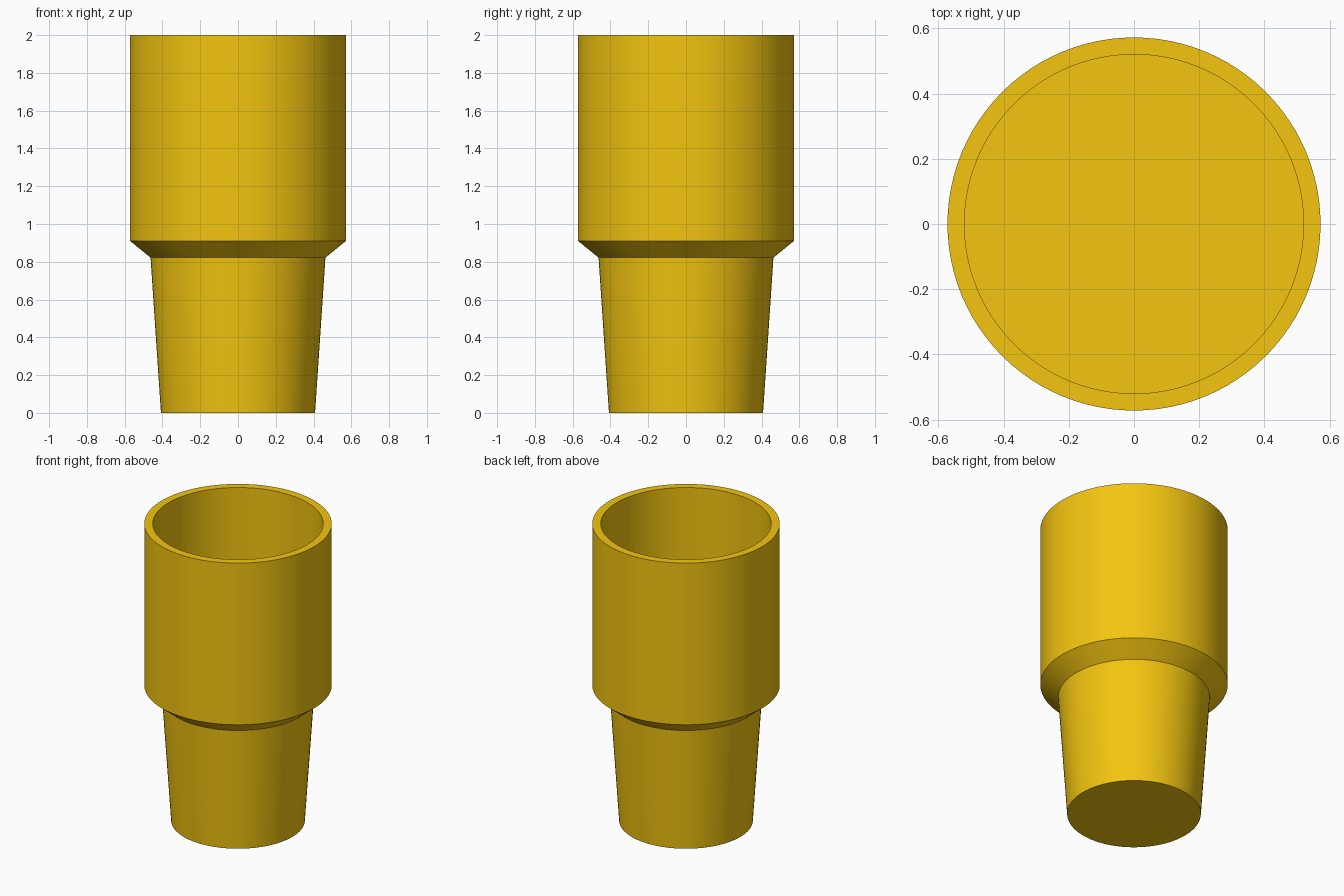
import bpy, bmesh, math

if "Cube" in bpy.data.objects:
    bpy.data.objects.remove(bpy.data.objects["Cube"])

SEGMENTS = 96

# Half cross-section (radius, height): tapered base, shoulder, barrel, rim, bore, floor
PROFILE = [(0, 0), (0.408, 0), (0.463, 0.822), (0.572, 0.911), (0.572, 2.0),
           (0.52, 2.0), (0.52, 0.95), (0, 0.95)]


def lathe(name, profile, material):
    bm = bmesh.new()
    verts = [bm.verts.new((r, 0, z)) for r, z in profile]
    edges = [bm.edges.new(pair) for pair in zip(verts, verts[1:])]
    bmesh.ops.spin(bm, geom=verts + edges, cent=(0, 0, 0), axis=(0, 0, 1),
                   angle=math.tau, steps=SEGMENTS)
    bmesh.ops.remove_doubles(bm, verts=bm.verts[:], dist=1e-4)
    bmesh.ops.recalc_face_normals(bm, faces=bm.faces[:])
    mesh = bpy.data.meshes.new(name)
    bm.to_mesh(mesh)
    bm.free()
    mesh.materials.append(material)
    obj = bpy.data.objects.new(name, mesh)
    bpy.context.collection.objects.link(obj)
    bpy.context.view_layer.objects.active = obj
    obj.select_set(True)
    bpy.ops.object.shade_smooth_by_angle(angle=math.radians(25))
    return obj


# Yellow stepped cup
yellow = bpy.data.materials.new("yellow")
yellow.diffuse_color = (0.9, 0.56, 0.005, 1)
yellow.use_nodes = True
yellow.node_tree.nodes["Principled BSDF"].inputs["Base Color"].default_value = yellow.diffuse_color
lathe("stepped_cup", PROFILE, yellow)
